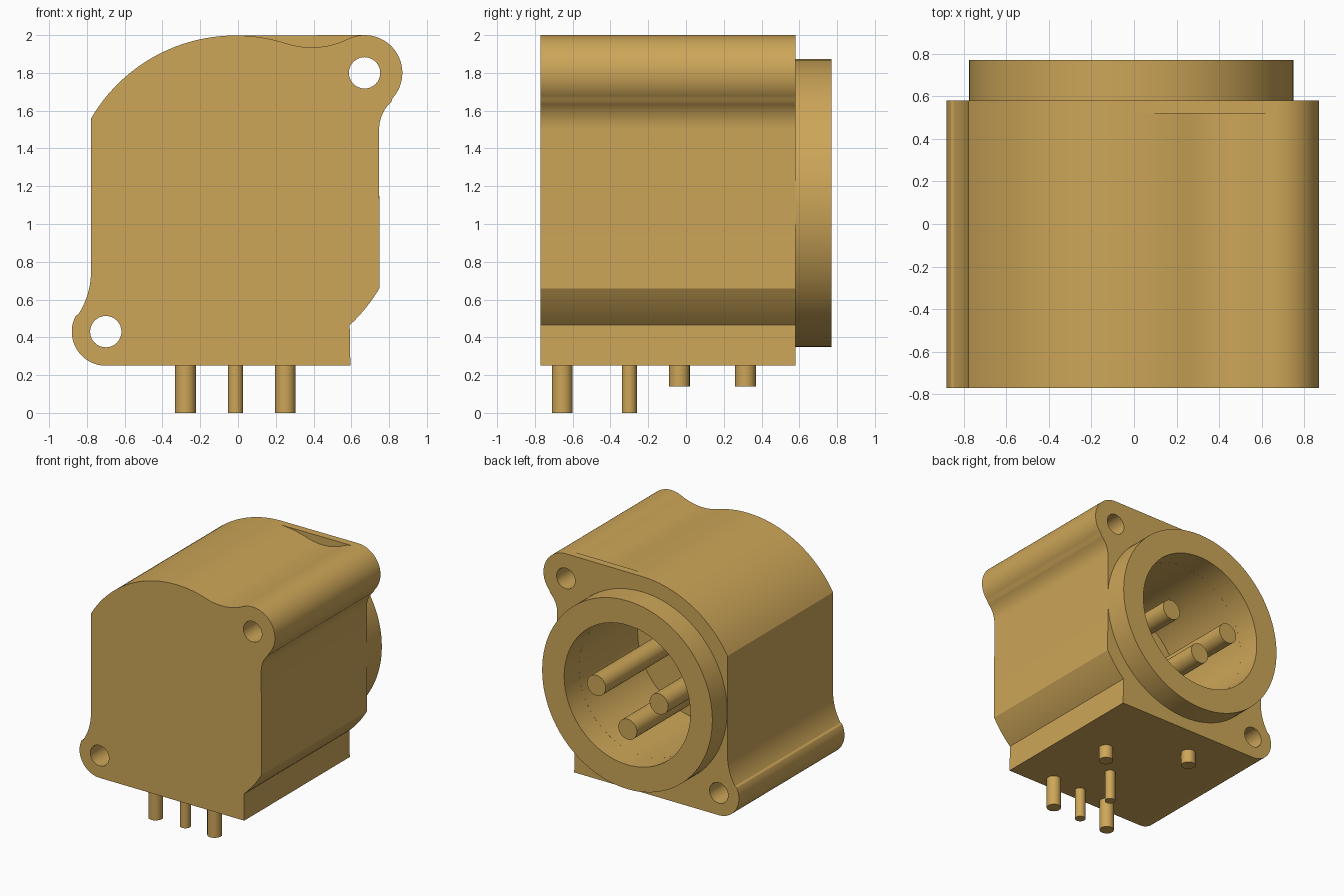
import bpy, bmesh, math

if "Cube" in bpy.data.objects:
    bpy.data.objects.remove(bpy.data.objects["Cube"])

brass = bpy.data.materials.new("tan brass")
brass.diffuse_color = (0.61, 0.38, 0.098, 1)
brass.use_nodes = True
brass.node_tree.nodes["Principled BSDF"].inputs["Base Color"].default_value = brass.diffuse_color

FRONT, BACK, RIM = -0.77, 0.58, 0.77
CX, CZ, R = -0.013, 1.112, 0.886          # main barrel axis and radius
EAR_T, EAR_B = (0.67, 1.80), (-0.70, 0.43)
DIP = (0.39, 2.37)


def arc(c, r, a0, a1, n):
    pts = []
    for i in range(n + 1):
        a = math.radians(a0 + (a1 - a0) * i / n)
        pts.append((c[0] + r * math.cos(a), c[1] + r * math.sin(a)))
    return pts


def bearing(a, b):
    return math.degrees(math.atan2(b[1] - a[1], b[0] - a[0]))


def finish(name, bm):
    bmesh.ops.recalc_face_normals(bm, faces=bm.faces)
    me = bpy.data.meshes.new(name)
    bm.to_mesh(me)
    bm.free()
    me.materials.append(brass)
    ob = bpy.data.objects.new(name, me)
    bpy.context.collection.objects.link(ob)
    return ob


def smooth(ob):
    bpy.ops.object.select_all(action='DESELECT')
    bpy.context.view_layer.objects.active = ob
    ob.select_set(True)
    bpy.ops.object.shade_smooth_by_angle(angle=math.radians(25))


def prism(name, pts, y0, y1):
    """Extrude an x-z outline along y."""
    bm = bmesh.new()
    f = bm.faces.new([bm.verts.new((x, y0, z)) for x, z in pts])
    ext = bmesh.ops.extrude_face_region(bm, geom=[f])
    for v in ext["geom"]:
        if isinstance(v, bmesh.types.BMVert):
            v.co.y = y1
    return finish(name, bm)


def rod(name, x, z, r, y0, y1, n=32):
    return prism(name, arc((x, z), r, 0, 360 - 360 / n, n - 1), y0, y1)


# Housing outline, anticlockwise from the bottom right corner
C = (CX, CZ)
neck, waist = (0.947, 1.50), (-1.198, 0.75)
neck_a = bearing(neck, EAR_T)
dip_ear, dip_main = bearing(DIP, EAR_T), bearing(DIP, C)
waist_a = bearing(waist, EAR_B)
ear_arc_end = dip_ear + 180
top_left = 180 - math.degrees(math.acos(0.765 / R))
outline = [(0.595, 0.25)]
outline += arc(C, R, -47, -30.7, 6)
outline += arc(neck, 0.2, 180, neck_a, 10)
outline += arc(EAR_T, 0.2, neck_a - 180, ear_arc_end, 32)[1:]
outline += arc(DIP, 0.435, dip_ear, dip_main % 360 - 360, 12)[1:]
outline += arc(C, R, dip_main + 180, top_left, 36)[1:]
outline += arc(waist, 0.42, 0, waist_a, 10)
outline += arc(EAR_B, 0.18, waist_a + 180, 270, 24)[1:]
housing = prism("housing", outline, FRONT, BACK)

# Screw holes and the deep socket bore
cutters = [rod("hole_cutter", *EAR_T, 0.083, -1, 1),
           rod("hole_cutter", *EAR_B, 0.083, -1, 1),
           rod("bore_cutter", CX, CZ, 0.565, -0.17, 1, 64)]
bpy.context.view_layer.objects.active = housing
for c in cutters:
    m = housing.modifiers.new("cut", 'BOOLEAN')
    m.operation, m.solver, m.object = 'DIFFERENCE', 'EXACT', c
    bpy.ops.object.modifier_apply(modifier=m.name)
    bpy.data.objects.remove(c)
smooth(housing)

# Thin flange filling the dip at the back edge
fill = arc(EAR_T, 0.2, 90, ear_arc_end, 8)
fill += arc(DIP, 0.435, dip_ear, dip_main % 360 - 360, 12)[1:]
fill += arc(C, R, dip_main + 180, 90, 8)[1:]
smooth(prism("back_flange", [(x, min(z, 2.0)) for x, z in fill], 0.52, BACK))

# Socket rim, a tube around the bore
bm = bmesh.new()
N = 96
rings = []
for r, y in ((0.565, BACK), (0.762, BACK), (0.762, RIM), (0.565, RIM)):
    rings.append([bm.verts.new((x, y, z)) for x, z in arc(C, r, 0, 360 - 360 / N, N - 1)])
for k in range(4):
    a, b = rings[k], rings[(k + 1) % 4]
    for i in range(N):
        j = (i + 1) % N
        bm.faces.new((a[i], a[j], b[j], b[i]))
smooth(finish("socket_rim", bm))

# Three contact pins inside the socket
for dx, dz in ((-0.28, 0), (0.28, 0), (0, -0.28)):
    smooth(rod("contact_pin", CX + dx, CZ + dz, 0.083, -0.18, RIM - 0.005))

# Solder legs and short locating pegs under the housing
for name, x, y, r, z0 in (("solder_leg", -0.278, -0.655, 0.055, 0),
                          ("solder_leg", 0.25, -0.655, 0.055, 0),
                          ("thin_leg", CX, -0.655, 0.04, 0),
                          ("thin_leg", CX, -0.30, 0.04, 0),
                          ("locating_peg", 0.25, -0.035, 0.055, 0.14),
                          ("locating_peg", -0.278, 0.315, 0.055, 0.14)):
    bm = bmesh.new()
    bmesh.ops.create_cone(bm, cap_ends=True, segments=24, radius1=r, radius2=r, depth=0.27 - z0)
    bmesh.ops.translate(bm, verts=bm.verts, vec=(x, y, (0.27 + z0) / 2))
    smooth(finish(name, bm))
